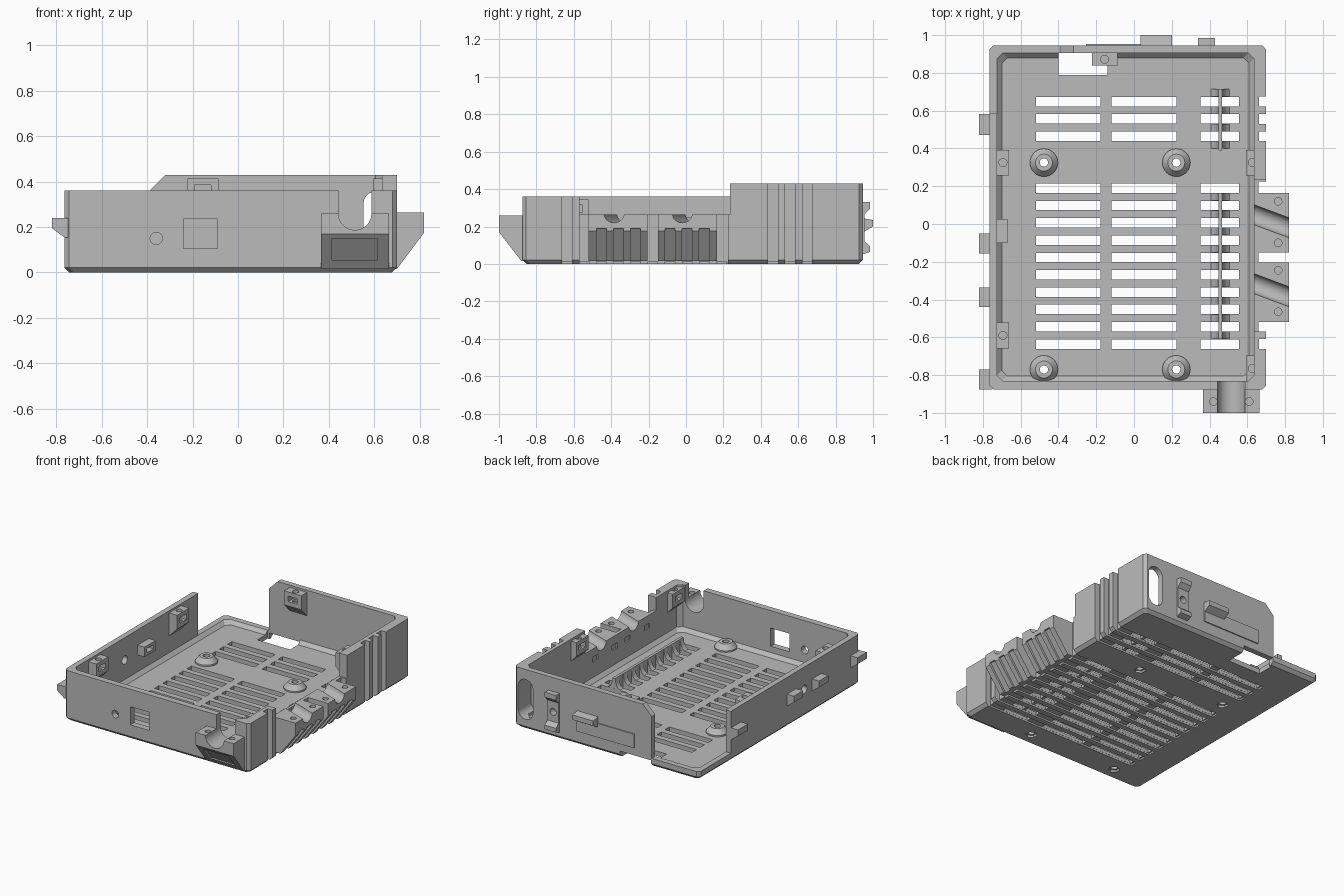
import bpy, bmesh, math
from mathutils import Vector, Matrix

if "Cube" in bpy.data.objects:
    bpy.data.objects.remove(bpy.data.objects["Cube"])

grey = bpy.data.materials.new("case grey")
grey.diffuse_color = (0.5, 0.5, 0.5, 1)
grey.use_nodes = True
grey.node_tree.nodes["Principled BSDF"].inputs["Base Color"].default_value = grey.diffuse_color


def finish(name, bm):
    bmesh.ops.recalc_face_normals(bm, faces=bm.faces)
    me = bpy.data.meshes.new(name)
    bm.to_mesh(me)
    bm.free()
    me.materials.append(grey)
    ob = bpy.data.objects.new(name, me)
    bpy.context.collection.objects.link(ob)
    return ob


def boxes(name, spans):
    """One mesh of separate boxes, each (x0, x1, y0, y1, z0, z1)."""
    bm = bmesh.new()
    for x0, x1, y0, y1, z0, z1 in spans:
        m = Matrix.Translation(((x0 + x1) / 2, (y0 + y1) / 2, (z0 + z1) / 2))
        m = m @ Matrix.Diagonal((x1 - x0, y1 - y0, z1 - z0, 1))
        bmesh.ops.create_cube(bm, size=1, matrix=m)
    return finish(name, bm)


def box(name, *span):
    return boxes(name, [span])


def loft(name, rings):
    bm = bmesh.new()
    vs = [[bm.verts.new(p) for p in r] for r in rings]
    n = len(vs[0])
    for a, b in zip(vs, vs[1:]):
        for i in range(n):
            bm.faces.new((a[i], a[(i + 1) % n], b[(i + 1) % n], b[i]))
    bm.faces.new(vs[0])
    bm.faces.new(vs[-1])
    return finish(name, bm)


def prism(name, pts, axis, a, b):
    """Profile in xz pulled along y, or in yz pulled along x."""
    put = (lambda p, t: (p[0], t, p[1])) if axis == 'y' else (lambda p, t: (t, p[0], p[1]))
    return loft(name, [[put(p, t) for p in pts] for t in (a, b)])


def rod(name, centre, direction, r, length, n=32):
    bm = bmesh.new()
    q = Vector(direction).to_track_quat('Z', 'Y').to_matrix().to_4x4()
    bmesh.ops.create_cone(bm, cap_ends=True, segments=n, radius1=r, radius2=r,
                          depth=length, matrix=Matrix.Translation(centre) @ q)
    return finish(name, bm)


def plan(x0, x1, y0, y1, c, z):
    return [(x0 + c, y0, z), (x1 - c, y0, z), (x1, y0 + c, z), (x1, y1 - c, z),
            (x1 - c, y1, z), (x0 + c, y1, z), (x0, y1 - c, z), (x0, y0 + c, z)]


def cut(target, *cutters):
    for c in cutters:
        m = target.modifiers.new("cut", 'BOOLEAN')
        m.operation, m.solver, m.object = 'DIFFERENCE', 'EXACT', c
        bpy.context.view_layer.objects.active = target
        bpy.ops.object.modifier_apply(modifier=m.name)
        bpy.data.objects.remove(c)


# Tray: chamfered block hollowed by a chamfered cavity
tray = loft("case_tray", [plan(-.743, .678, -.853, .923, .02, 0),
                          plan(-.765, .70, -.875, .945, .02, .022),
                          plan(-.765, .70, -.875, .945, .02, .43)])
cut(tray, loft("cavity", [plan(-.70, .61, -.805, .88, .03, .035),
                          plan(-.725, .635, -.83, .905, .03, .06),
                          plan(-.725, .635, -.83, .905, .03, .6)]))

# Stepped wall heights and the open rear left corner
cut(tray,
    box("c", -1, 1, -1, .235, .36, .6),
    box("c", .56, .9, -.57, .236, .265, .7),
    box("c", -1, -.39, .585, 1.1, .06, .7),
    box("c", -1, -.39, .2, .6, .36, .7),
    prism("c", [(-.42, .33), (-.30, .45), (-.42, .45)], 'y', .8, 1.1),
    box("c", .66, .9, -.57, .225, -.1, .7))

# Vent slots, underside grooves and side wall grooves
rows = [.648 - .0917 * k for k in range(15) if k not in (3, 4)]
cut(tray,
    boxes("c", [(x0, x1, y - .025, y + .025, -.1, .1) for y in rows
                for x0, x1 in ((-.52, -.177), (-.118, .224), (.351, .557))]),
    boxes("c", [(-.53, .9, y - .026, y + .026, -.1, .012) for y in rows]),
    boxes("c", [(.662, .9, rows[k] - .026, rows[k] + .026, -.1, .7) for k in (0, 1, 2, 12)]))

# Wall openings
cut(tray,
    box("c", -.24, -.09, -1, -.7, .105, .235),
    rod("c", (-.36, -.85, .15), (0, 1, 0), .027, .3),
    rod("c", (-.75, -.245, .2), (1, 0, 0), .03, .2),
    box("c", -.40, -.14, .79, .9051, -.1, .07),
    box("c", -.385, -.14, .90, 1.1, -.1, .045))
oval = [(.61 + .058 * math.cos(t), (.30 if math.sin(t) >= 0 else .13) + .058 * math.sin(t))
        for t in [math.pi * (i + .5) / 12 for i in range(24)]]
cut(tray, prism("c", oval, 'y', .8, 1.1))

# Screw posts on the floor
for i, (x, y) in enumerate([(-.477, .325), (.224, .325), (-.477, -.77), (.224, -.77)]):
    cut(tray, rod("c", (x, y, 0), (0, 0, 1), .022, .3, 24),
        rod("c", (x, y, 0), (0, 0, 1), .038, .03, 6))
    prof = [(.022, .02), (.074, .02), (.074, .045), (.045, .08), (.022, .08)]
    bm = bmesh.new()
    rings = [[bm.verts.new((x + r * math.cos(a), y + r * math.sin(a), z)) for r, z in prof]
             for a in [math.tau * k / 32 for k in range(32)]]
    for k in range(32):
        p, q = rings[k], rings[(k + 1) % 32]
        for j in range(5):
            bm.faces.new((p[j], q[j], q[(j + 1) % 5], p[(j + 1) % 5]))
    finish(f"screw_post_{i + 1}", bm)

# Thin floor fins with flared feet between the slots
flare = [(.055, .03), (.03, .048), (.018, .07), (.01, .11)]
foot = [(.457 + w, z) for w, z in flare] + [(.457 - w, z) for w, z in reversed(flare)]
for name, y0, y1, first, count in (("rear", .39, .71, .694, 4), ("front", -.61, .164, .144, 9)):
    box(f"{name}_fin", .447, .467, y0, y1, .013, .11)
    for i in range(count):
        y = first - .0917 * i
        prism(f"{name}_fin_foot", foot, 'y', y - .02, y + .02)


# Screw brackets inside the walls, each with a nut pocket
def bracket(name, x, y, top, turn):
    ob = prism(name, [(0, top), (-.068, top), (-.068, top - .1), (0, top - .17)], 'y', -.068, .068)
    cut(ob, rod("c", (-.036, 0, top), (0, 0, 1), .021, .16, 24),
        box("c", -.2, -.012, -.036, .036, top - .07, top - .03))
    ob.data.transform(Matrix.Translation((x, y, 0)) @ Matrix.Rotation(math.radians(turn), 4, 'Z'))


bracket("right_rear_bracket", .662, .325, .415, 0)
bracket("right_front_bracket", .662, -.765, .345, 0)
bracket("left_rear_bracket", -.73, .325, .345, 180)
bracket("left_front_bracket", -.73, -.59, .345, 180)
bracket("back_bracket", -.155, .908, .415, 90)

# Side cable clamps with slanted channels and grooved undersides
for i, (y0, y1, yc) in enumerate([(-.15, .165, .01), (-.52, -.205, -.355)]):
    clamp = prism(f"side_cable_clamp_{i + 1}",
                  [(.645, .265), (.82, .265), (.82, .175), (.70, .015), (.645, .015)], 'y', y0, y1)
    for part in (clamp, tray):
        cut(part, rod("c", (.74, yc, .27), (.16, -.06, 0), .05, .4))
    for dy in (.11, -.11):
        cut(clamp, rod("c", (.763, yc + dy, .25), (0, 0, 1), .02, .16, 24))
        cut(tray, box("c", .6, .655, yc + dy - .03, yc + dy + .03, .17, .205))
    for y in rows:
        if y0 < y < y1:
            cut(clamp, prism("c", [(.81, .19), (.668, -.01), (.9, -.01), (.9, .19)],
                             'y', y - .027, y + .027))

# Front cable clamp, with its channel running through the front wall
clamp = prism("front_cable_clamp",
              [(-.85, .26), (-1, .26), (-1, .17), (-.88, .015), (-.85, .015)], 'x', .365, .665)
for part in (clamp, tray):
    u = [(.515 + .073 * math.cos(t), .26 + .073 * math.sin(t))
         for t in [-math.pi * k / 16 for k in range(17)]] + [(.442, .6), (.588, .6)]
    cut(part, prism("c", u, 'y', -1.1, -.75))
for x in (.42, .61):
    cut(clamp, rod("c", (x, -.94, .25), (0, 0, 1), .02, .16, 24))
cut(clamp, prism("c", [(-.97, .15), (-.895, .055), (-1.1, .055), (-1.1, .15)], 'x', .415, .615))

# Left outer latch tabs and inner slotted catch
tab = [(-.75, .24), (-.82, .24), (-.82, .195), (-.765, .155), (-.75, .155)]
for y0, y1 in ((.47, .582), (-.155, -.05), (-.44, -.335), (-.875, -.77)):
    prism("left_latch_tab", tab, 'y', y0, y1)
catch = box("left_inner_catch", -.73, -.67, -.10, .026, .18, .25)
cut(catch, box("c", -.71, -.6, -.075, .001, .2, .23))

# Back wall label plate, wedge block and tie holder
box("back_plate", -.255, .2, .94, .953, .10, .2)
prism("back_wedge", [(.94, .245), (1, .235), (1, .2), (.94, .165)], 'x', .035, .2)
holder = prism("back_tie_holder", [(.94, .33), (.985, .33), (.985, .295), (.955, .265),
                                   (.955, .12), (.985, .095), (.985, .065), (.94, .05)],
               'x', .34, .43)
for part in (holder, tray):
    cut(part, rod("c", (.385, .94, .19), (0, 1, 0), .025, .2, 24))

# Smooth the round surfaces, keep edges crisp
for ob in bpy.context.scene.objects:
    ob.select_set(True)
bpy.context.view_layer.objects.active = tray
bpy.ops.object.shade_smooth_by_angle(angle=math.radians(28))
